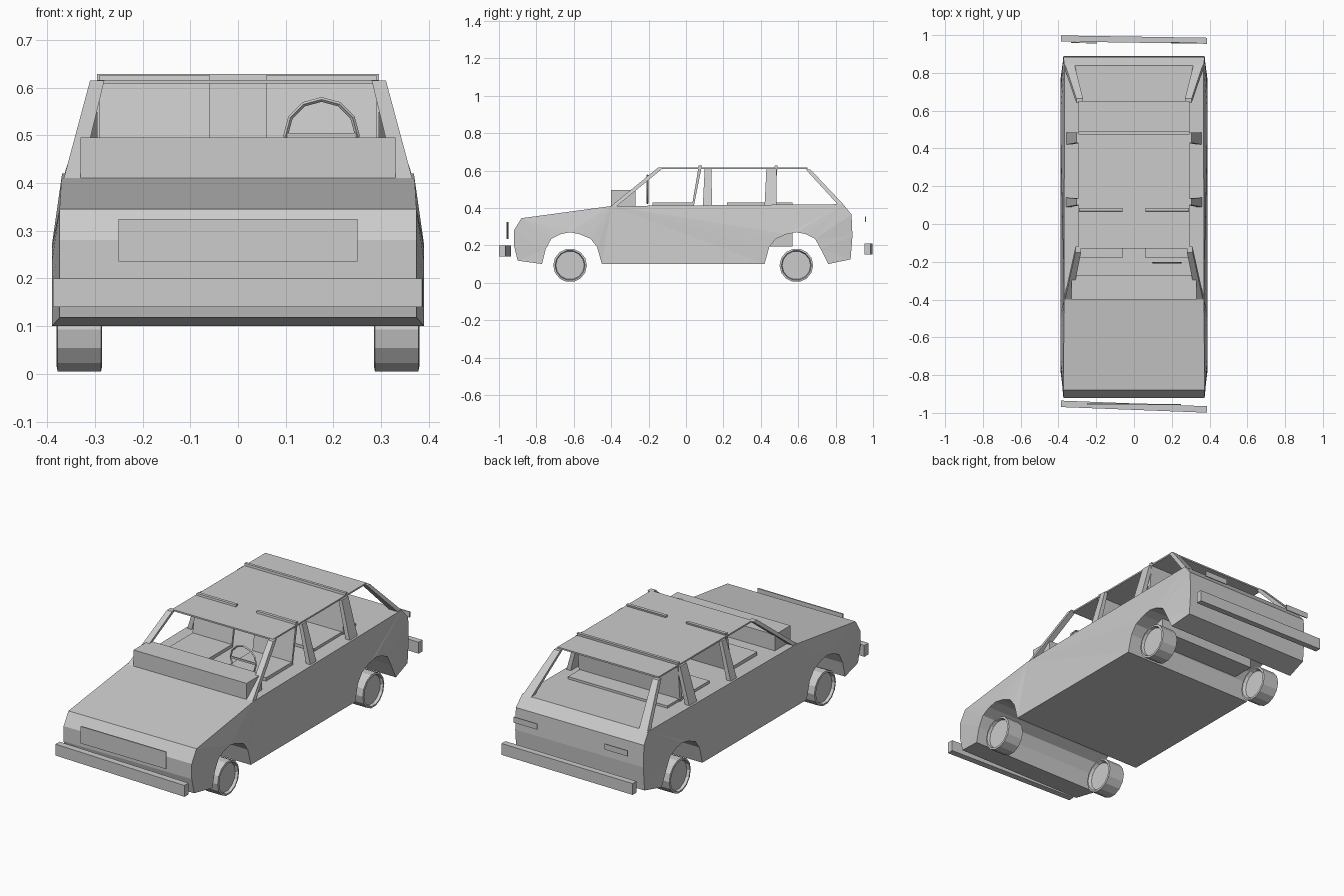
import bpy, bmesh
from math import radians, pi, cos, sin

if "Cube" in bpy.data.objects:
    bpy.data.objects.remove(bpy.data.objects["Cube"])


def make(name, verts, faces, tri=False):
    bm = bmesh.new()
    vs = [bm.verts.new(v) for v in verts]
    for f in faces:
        bm.faces.new([vs[i] for i in f])
    bmesh.ops.recalc_face_normals(bm, faces=bm.faces)
    if tri:
        bmesh.ops.triangulate(bm, faces=bm.faces)
    me = bpy.data.meshes.new(name)
    bm.to_mesh(me)
    bm.free()
    ob = bpy.data.objects.new(name, me)
    bpy.context.collection.objects.link(ob)
    return ob


def loft(name, a, b, tri=False):
    """Closed solid between two matching outlines."""
    n = len(a)
    faces = [tuple(range(n)), tuple(range(n, 2 * n))]
    faces += [(i, (i + 1) % n, n + (i + 1) % n, n + i) for i in range(n)]
    return make(name, a + b, faces, tri)


def prism(name, profile, x0, x1):
    return loft(name, [(x0, y, z) for y, z in profile], [(x1, y, z) for y, z in profile])


def box(name, x0, x1, y0, y1, z0, z1, turn=0):
    cx, cy = (x0 + x1) / 2, (y0 + y1) / 2
    prof = [(y0 - cy, z0), (y1 - cy, z0), (y1 - cy, z1), (y0 - cy, z1)]
    ob = prism(name, prof, x0 - cx, x1 - cx)
    ob.location = (cx, cy, 0)
    ob.rotation_euler.z = radians(turn)
    return ob


# Body: side outline with wheel arches running across the full width
outline = [(-0.92, 0.20), (-0.92, 0.28), (-0.88, 0.345), (-0.40, 0.41), (0.84, 0.42),
           (0.885, 0.365), (0.89, 0.25), (0.88, 0.125), (0.76, 0.10)]
arch = [(0.15, 0.0), (0.13, 0.08), (0.10, 0.135), (0.05, 0.16), (0.0, 0.17),
        (-0.05, 0.16), (-0.11, 0.135), (-0.145, 0.09), (-0.17, 0.0)]
outline += [(0.59 + y, 0.10 + z) for y, z in arch[1:]]
outline += [(-0.62 - y, 0.10 + z) for y, z in reversed(arch)]
outline += [(-0.90, 0.118)]


def half_width(y, z):
    w = 0.39 - 0.02 * max(0, z - 0.27) / 0.14
    return min(w, 0.374) if abs(y) > 0.87 else w


loft("body", [(-half_width(y, z), y, z) for y, z in outline],
     [(half_width(y, z), y, z) for y, z in outline], tri=True)

# Roof sheet
box("roof", -0.295, 0.295, -0.13, 0.65, 0.608, 0.616)

# Window pillars: (y0, y1, z, inner x, outer x) at the foot and at the top
pillars = {
    "windscreen_pillar": ((-0.40, -0.37, 0.41, 0.33, 0.365), (-0.15, -0.12, 0.615, 0.28, 0.31)),
    "middle_pillar": ((0.09, 0.14, 0.41, 0.335, 0.36), (0.10, 0.135, 0.61, 0.285, 0.305)),
    "rear_door_pillar": ((0.42, 0.485, 0.41, 0.335, 0.36), (0.43, 0.485, 0.61, 0.285, 0.305)),
    "tail_pillar": ((0.815, 0.845, 0.415, 0.315, 0.365), (0.64, 0.665, 0.606, 0.27, 0.305)),
}
for name, ends in pillars.items():
    for side, s in (("left", -1), ("right", 1)):
        rings = [[(s * xi, y0, z), (s * xo, y0, z), (s * xo, y1, z), (s * xi, y1, z)]
                 for y0, y1, z, xi, xo in ends]
        loft(f"{side}_{name}", *rings)

# Dashboard, seats
box("dashboard", -0.33, 0.33, -0.40, -0.27, 0.40, 0.495)
back = [(0.03, 0.40), (0.04, 0.40), (0.085, 0.626), (0.068, 0.626)]
for side, x0, x1 in (("left", -0.29, -0.06), ("right", 0.06, 0.29)):
    box(f"{side}_seat_cushion", x0, x1, -0.18, 0.04, 0.20, 0.43)
    prism(f"{side}_seat_back", back, x0, x1)
box("rear_seat_cushion", -0.29, 0.29, 0.22, 0.57, 0.195, 0.43)
prism("rear_seat_back", [(0.45, 0.40), (0.47, 0.40), (0.49, 0.628), (0.475, 0.628)], -0.295, 0.295)

# Steering wheel
bpy.ops.mesh.primitive_torus_add(major_segments=12, minor_segments=4, major_radius=0.075,
                                 minor_radius=0.005, location=(0.175, -0.205, 0.5),
                                 rotation=(pi / 2, 0, 0))
bpy.context.object.name = "steering_wheel"
box("steering_spoke", 0.10, 0.25, -0.208, -0.202, 0.495, 0.505)

# Bumpers, grille, tail lamps
box("front_bumper", -0.387, 0.387, -0.984, -0.95, 0.14, 0.20, turn=-2.2)
box("rear_bumper", -0.387, 0.387, 0.96, 0.992, 0.15, 0.21, turn=-0.9)
box("grille", -0.25, 0.25, -0.957, -0.951, 0.235, 0.325, turn=-0.5)
for side, s in (("left", -1), ("right", 1)):
    box(f"{side}_tail_lamp", s * 0.265 - 0.068, s * 0.265 + 0.068, 0.957, 0.962, 0.325, 0.355, turn=-0.5)


# Wheels: 14-sided tyres with recessed discs on both faces
def wheel(name, s, y):
    n = 14
    rings = [(0.30, 0.0), (0.30, 0.072), (0.285, 0.08), (0.287, 0.09),
             (0.378, 0.09), (0.38, 0.08), (0.365, 0.076), (0.365, 0.0)]
    verts, faces = [], []
    for x, r in rings[1:-1]:
        verts += [(s * x, y + r * cos(2 * pi * i / n), 0.093 + r * sin(2 * pi * i / n)) for i in range(n)]
    m = len(rings) - 2
    for k in range(m - 1):
        faces += [(k * n + i, k * n + (i + 1) % n, (k + 1) * n + (i + 1) % n, (k + 1) * n + i) for i in range(n)]
    faces += [tuple(range(n)), tuple(range((m - 1) * n, m * n))]
    make(name, verts, faces)


for end, y in (("front", -0.62), ("rear", 0.59)):
    for side, s in (("left", -1), ("right", 1)):
        wheel(f"{end}_{side}_wheel", s, y)
